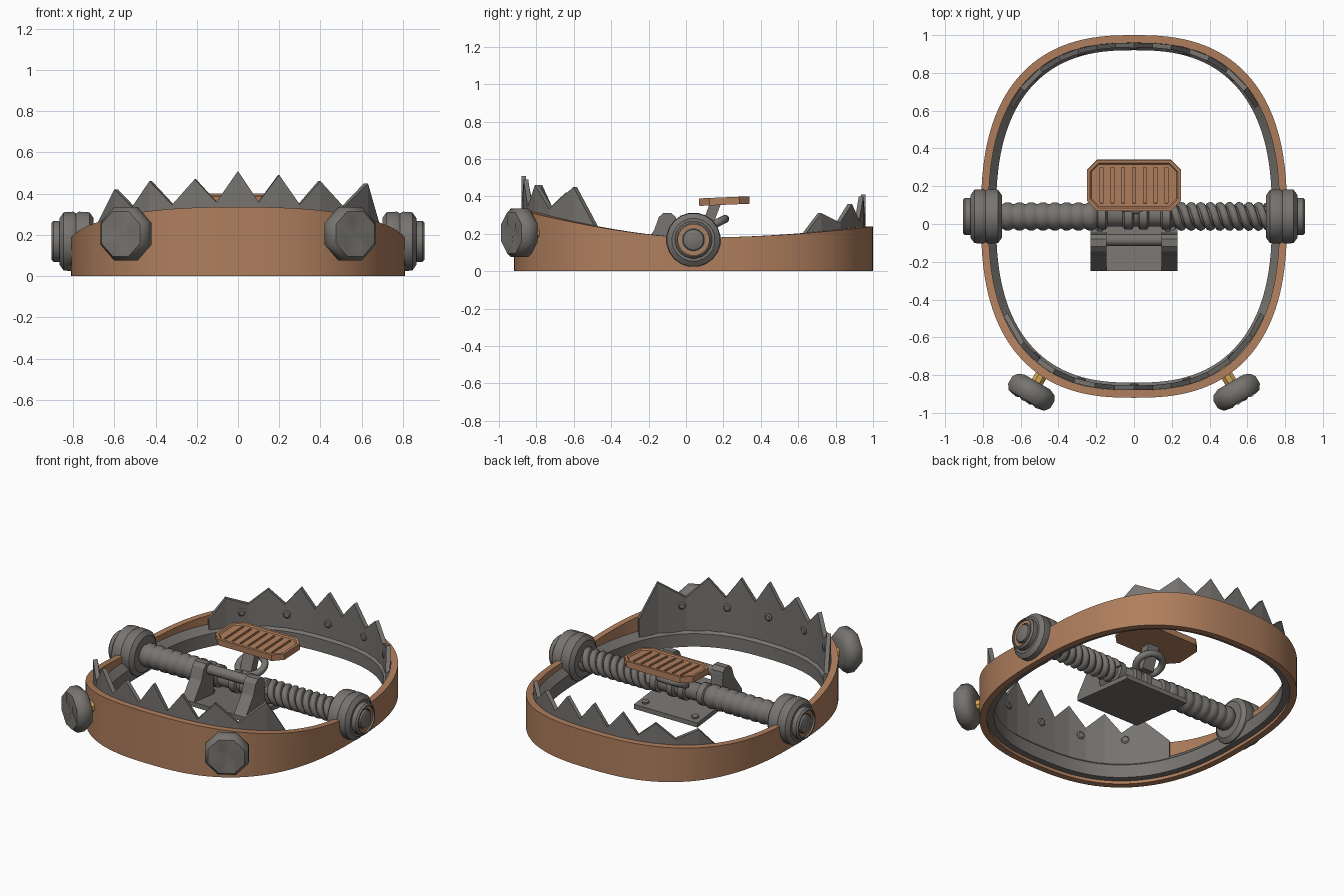
import bpy, bmesh, math
from mathutils import Vector, Matrix

if "Cube" in bpy.data.objects:
    bpy.data.objects.remove(bpy.data.objects["Cube"])


def material(name, rgb):
    m = bpy.data.materials.new(name)
    m.use_nodes = True
    m.diffuse_color = (*rgb, 1)
    bsdf = m.node_tree.nodes["Principled BSDF"]
    bsdf.inputs["Base Color"].default_value = (*rgb, 1)
    bsdf.inputs["Roughness"].default_value = 0.7
    return m


RUST = material("rusty brown", (0.43, 0.21, 0.11))
STEEL = material("worn steel", (0.185, 0.175, 0.163))
BRASS = material("brass", (0.65, 0.38, 0.09))

AXIS = Vector((0, 0.04, 0.168))      # spring axle
HALF_X, HALF_Y, POWER = 0.81, 0.96, 2.55


def make(name, verts, faces, mat, smooth=None):
    bm = bmesh.new()
    vs = [bm.verts.new(v) for v in verts]
    for f in faces:
        bm.faces.new([vs[i] for i in f])
    bmesh.ops.remove_doubles(bm, verts=bm.verts, dist=1e-5)
    bmesh.ops.recalc_face_normals(bm, faces=bm.faces)
    mesh = bpy.data.meshes.new(name)
    bm.to_mesh(mesh)
    bm.free()
    ob = bpy.data.objects.new(name, mesh)
    bpy.context.collection.objects.link(ob)
    mesh.materials.append(mat)
    if smooth:
        bpy.ops.object.select_all(action='DESELECT')
        ob.select_set(True)
        bpy.context.view_layer.objects.active = ob
        bpy.ops.object.shade_smooth_by_angle(angle=math.radians(smooth))
    return ob


def lathe(name, profile, origin, direction, mat, n=20, smooth=35, pinch=None):
    """Revolve (distance, radius) pairs around a direction."""
    quat = Vector(direction).to_track_quat('Z', 'Y')
    verts, faces = [], []
    for k, (d, r) in enumerate(profile):
        for i in range(n):
            a = math.tau * (i + 0.5) / n
            dip = 0.02 if k == pinch and i % 2 else 0
            p = Vector((r * math.cos(a), r * math.sin(a), d - dip))
            verts.append(Vector(origin) + quat @ p)
    for k in range(len(profile) - 1):
        for i in range(n):
            j = (i + 1) % n
            faces.append((k * n + i, k * n + j, k * n + n + j, k * n + n + i))
    for k in (0, len(profile) - 1):
        if profile[k][1] > 0:
            faces.append([k * n + i for i in range(n)])
    return make(name, verts, faces, mat, smooth)


def prism(name, outline, x0, x1, mat):
    """Extrude a (y, z) outline along x."""
    n = len(outline)
    verts = [(x, y, z) for x in (x0, x1) for y, z in outline]
    faces = [range(n), range(n, 2 * n)]
    faces += [(i, (i + 1) % n, n + (i + 1) % n, n + i) for i in range(n)]
    return make(name, verts, faces, mat)


def tube(name, points, radius, mat, cyclic=False):
    cu = bpy.data.curves.new(name, 'CURVE')
    cu.dimensions = '3D'
    cu.bevel_depth = radius
    cu.bevel_resolution = 2
    cu.use_fill_caps = True
    sp = cu.splines.new('POLY')
    sp.points.add(len(points) - 1)
    for p, co in zip(sp.points, points):
        p.co = (*co, 1)
    sp.use_cyclic_u = cyclic
    cu.materials.append(mat)
    ob = bpy.data.objects.new(name, cu)
    bpy.context.collection.objects.link(ob)
    return ob


# Frame outline helpers
def outline_point(t, offset):
    c, s = math.cos(t), math.sin(t)
    x = math.copysign(abs(c) ** (2 / POWER), c) * (HALF_X - offset)
    y = math.copysign(abs(s) ** (2 / POWER), s) * (HALF_Y - offset)
    return x, y + AXIS.y


def outline_y(x, offset, side):
    u = abs(x) / (HALF_X - offset)
    return AXIS.y + side * (HALF_Y - offset) * (1 - u ** POWER) ** (1 / POWER)


def frame_top(y):
    u = (y - AXIS.y) / HALF_Y
    return 0.18 + (0.155 * abs(u) ** 1.6 if u < 0 else 0.06 * u * u)


def band(name, out, inn, low, top_out, top_in, mat, n=128):
    verts, faces = [], []
    for i in range(n):
        t = math.tau * i / n
        xo, yo = outline_point(t, out)
        xi, yi = outline_point(t, inn)
        verts += [(xo, yo, low), (xo, yo, top_out(yo)), (xi, yi, top_in(yo)), (xi, yi, low)]
        j = (i + 1) % n
        faces += [(4 * i + k, 4 * i + (k + 1) % 4, 4 * j + (k + 1) % 4, 4 * j + k) for k in range(4)]
    return make(name, verts, faces, mat, 40)


band("outer_frame", 0, 0.04, 0, frame_top, frame_top, RUST)
band("inner_liner", 0.038, 0.08, 0.02, lambda y: 0.15, lambda y: 0.105, STEEL)


# Toothed jaws
def jaw(name, side, end, peaks, valley, end_z):
    knots = [(-end, end_z)]
    for k, (x, z) in enumerate(peaks):
        knots.append((x, z))
        if k < len(peaks) - 1:
            nx = peaks[k + 1][0]
            knots.append(((x + nx) / 2, valley - 0.06 * abs((x + nx) / 2)))
    knots.append((end, end_z))
    verts, faces = [], []
    for x, z in knots:
        yo, yi = outline_y(x, 0.04, side), outline_y(x * 0.97, 0.065, side)
        verts += [(x, yo, 0.1), (x, yo, z), (x * 0.97, yi, z), (x * 0.97, yi, 0.1)]
    m = len(knots)
    for i in range(m - 1):
        faces += [(4 * i + k, 4 * i + (k + 1) % 4, 4 * i + 4 + (k + 1) % 4, 4 * i + 4 + k) for k in range(4)]
    faces += [(0, 1, 2, 3), range(4 * m - 4, 4 * m)]
    make(name, verts, faces, STEEL)
    for x in (-0.52, -0.28, 0, 0.28, 0.52):
        y = outline_y(x, 0.06, side)
        slope = (outline_y(x + 0.01, 0.06, side) - outline_y(x - 0.01, 0.06, side)) / 0.02
        inward = Vector((slope, -1, 0)).normalized() * side
        lathe(name + "_rivet", [(-0.01, 0.025), (0.01, 0.025), (0.016, 0.017)],
              (x, y, valley - 0.08), inward, STEEL, 10)


jaw("front_jaw", -1, 0.69, [(-0.6, 0.42), (-0.43, 0.46), (-0.21, 0.47), (0, 0.51),
                            (0.2, 0.49), (0.4, 0.46), (0.63, 0.45)], 0.365, 0.24)
jaw("back_jaw", 1, 0.66, [(-0.6, 0.31), (-0.4, 0.36), (-0.2, 0.4), (0, 0.41),
                          (0.2, 0.4), (0.4, 0.36), (0.6, 0.31)], 0.29, 0.19)

# Hubs and corner knobs, mirrored
for s, tag in ((1, "left"), (-1, "right")):
    lathe(tag + "_hub", [(0.7, 0), (0.7, 0.115), (0.72, 0.143), (0.77, 0.146), (0.785, 0.138),
                         (0.8, 0.146), (0.845, 0.143), (0.865, 0.115), (0.865, 0.1), (0.895, 0.1),
                         (0.905, 0.09), (0.905, 0.083), (0.885, 0.083), (0.885, 0.058),
                         (0.9, 0.055), (0.905, 0.045), (0.905, 0)], AXIS, (s, 0, 0), STEEL)
    lathe(tag + "_hub_washer", [(0.88, 0.064), (0.892, 0.064), (0.892, 0.083), (0.88, 0.083)],
          AXIS, (s, 0, 0), RUST)
    axis = Vector((s * 0.5, -0.86, 0)).normalized()
    base = Vector((s * 0.517, -0.845, 0.205))
    lathe(tag + "_knob", [(-0.01, 0), (-0.01, 0.085), (0.005, 0.122), (0.03, 0.14), (0.075, 0.14),
                          (0.103, 0.118), (0.114, 0.065), (0.092, 0)], base, axis, STEEL, 8, 50, pinch=6)
    lathe(tag + "_knob_pin", [(-0.1, 0.035), (0.01, 0.035)], base, axis, BRASS, 8)

# Axle with ribbed sleeve on one side and twisted spring on the other
ribs = [(-0.71, 0.06)]
for k in range(8):
    x = -0.7 + k * 0.0625
    ribs += [(x + d * 0.0625, r) for d, r in ((0.05, 0.066), (0.3, 0.075), (0.7, 0.075), (0.95, 0.066))]
ribs += [(-0.19, 0.055), (0.71, 0.055)]
lathe("axle", ribs, AXIS, (1, 0, 0), STEEL, 16, 60)
for strand in range(2):
    pts = []
    for i in range(101):
        a = math.tau * i / 20 + strand * math.pi
        pts.append(AXIS + Vector((0.2 + 0.0051 * i, 0.056 * math.cos(a), 0.056 * math.sin(a))))
    tube("spring_strand", pts, 0.021, STEEL)
for x in (-0.17, -0.03, 0.05, 0.17):
    lathe("axle_collar", [(-0.03, 0.055), (-0.02, 0.07), (0.02, 0.07), (0.03, 0.055)],
          AXIS + Vector((x, 0, 0)), (1, 0, 0), STEEL, 16)

# Trigger bracket on a sloping base
prism("bracket_base", [(-0.25, 0.08), (-0.25, 0.11), (0.21, 0.06), (0.21, 0.03)], -0.23, 0.23, STEEL)
cheek = [(-0.25, 0.085), (-0.25, 0.11), (-0.17, 0.22), (-0.145, 0.29), (-0.12, 0.312), (-0.08, 0.312),
         (-0.055, 0.29), (-0.04, 0.07)]
for s in (1, -1):
    prism("bracket_cheek", cheek, s * 0.145, s * 0.23, STEEL)
    for y in (-0.02, 0.16):
        lathe("base_bolt", [(0, 0.022), (0.015, 0.022), (0.02, 0.015)],
              (s * 0.18, y, 0.08 - 0.11 * y), (0, 0.11, 1), STEEL, 8)
lathe("bracket_pivot_bar", [(-0.225, 0.033), (0.225, 0.033)], (0, -0.085, 0.265), (1, 0, 0), STEEL, 12)

# Pedal support ring and post
ring = []
for i in range(24):
    a = math.tau * i / 24
    ring.append((0.085 * math.cos(a), 0.14 + 0.07 * math.sin(a), 0.245 + 0.035 * math.sin(a)))
tube("pedal_ring", ring, 0.022, STEEL, True)
prism("pedal_post", [(0.07, 0.21), (0.13, 0.21), (0.19, 0.37), (0.13, 0.37)], -0.04, 0.04, STEEL)

# Slotted pedal with clipped corners
cx, cy, cut = 0.25, 0.135, 0.055
corners = [(cx, cy - cut), (cx - cut, cy), (cut - cx, cy), (-cx, cy - cut),
           (-cx, cut - cy), (cut - cx, -cy), (cx - cut, -cy), (cx, cut - cy)]
tilt = Matrix.Translation((0, 0.205, 0.375)) @ Matrix.Rotation(math.radians(2.5), 4, 'X')
verts = [(x, y, z) for z in (-0.02, 0.02) for x, y in corners]
pedal = make("pedal", verts, [range(8), range(8, 16)] +
             [(i, (i + 1) % 8, 8 + (i + 1) % 8, 8 + i) for i in range(8)], RUST)
bm = bmesh.new()
bm.from_mesh(pedal.data)
top = [f for f in bm.faces if f.normal.z > 0.9]
bmesh.ops.inset_region(bm, faces=top, thickness=0.018)
bmesh.ops.inset_region(bm, faces=top, thickness=0.008, depth=-0.008)
bm.to_mesh(pedal.data)
bm.free()
cutters = bmesh.new()
for k in range(7):
    place = Matrix.Translation(((k - 3) * 0.057, 0, 0.015)) @ Matrix.Diagonal((0.016, 0.19, 0.028, 1))
    bmesh.ops.create_cube(cutters, size=1, matrix=place)
slot_mesh = bpy.data.meshes.new("slot_cutter")
cutters.to_mesh(slot_mesh)
cutters.free()
slots = bpy.data.objects.new("slot_cutter", slot_mesh)
bpy.context.collection.objects.link(slots)
slots.hide_render = True
slots.hide_viewport = True
pedal.matrix_world = slots.matrix_world = tilt
mod = pedal.modifiers.new("slots", 'BOOLEAN')
mod.operation, mod.solver, mod.object = 'DIFFERENCE', 'EXACT', slots
